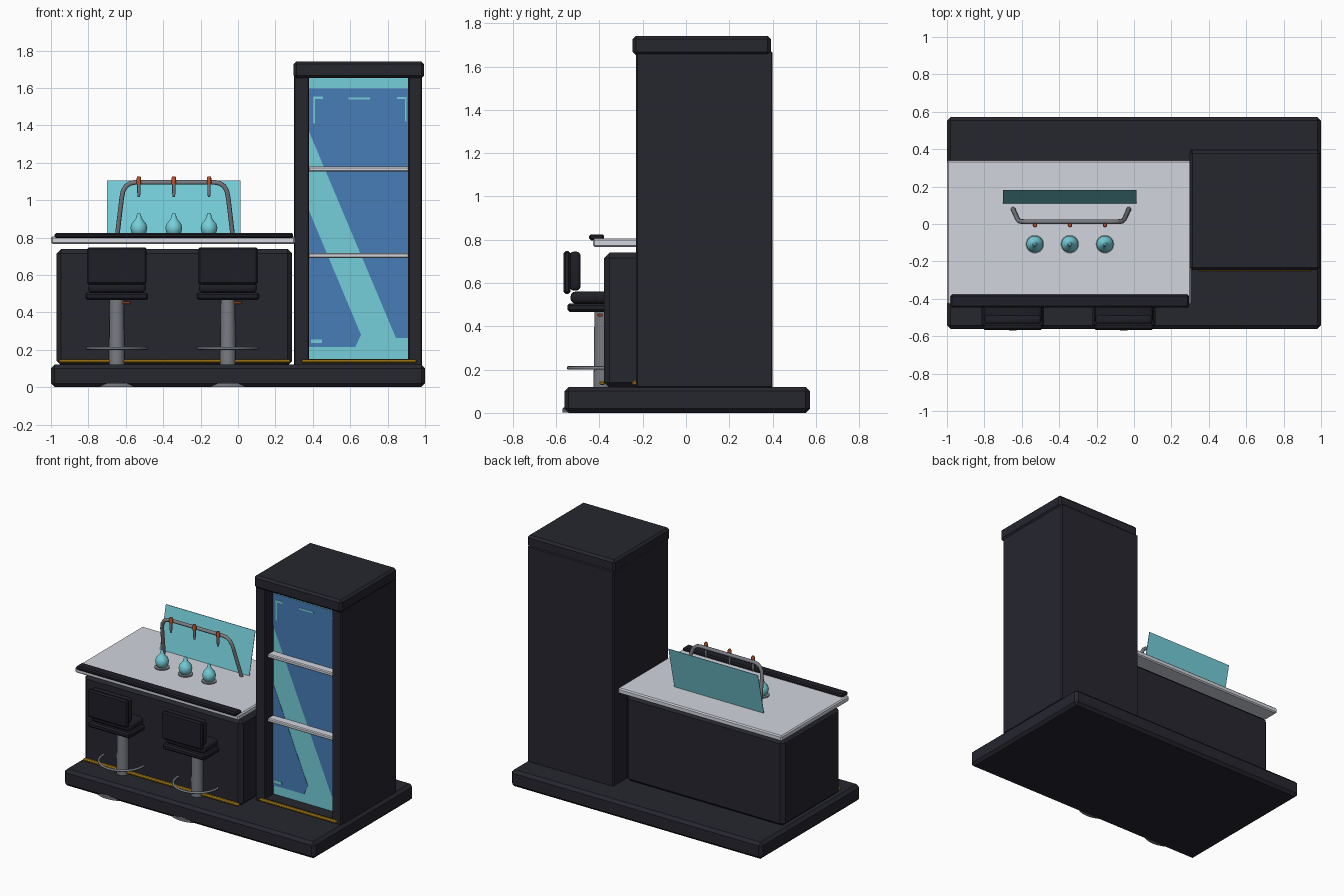
import bpy, bmesh, math
from mathutils import Vector

if "Cube" in bpy.data.objects:
    bpy.data.objects.remove(bpy.data.objects["Cube"])


def material(name, r, g, b):
    m = bpy.data.materials.new(name)
    m.diffuse_color = (r, g, b, 1)
    m.use_nodes = True
    m.node_tree.nodes["Principled BSDF"].inputs["Base Color"].default_value = m.diffuse_color
    return m


DARK = material("charcoal", 0.019, 0.019, 0.028)
PAD = material("black padding", 0.013, 0.013, 0.020)
WHITE = material("pale stone", 0.64, 0.66, 0.72)
STEEL = material("steel", 0.19, 0.20, 0.225)
TEAL = material("teal glass", 0.18, 0.62, 0.70)
BLUE = material("blue glass", 0.061, 0.205, 0.47)
GOLD = material("gold trim", 0.48, 0.25, 0.008)
COPPER = material("copper", 0.50, 0.085, 0.025)


def finish(name, bm, mat, smooth=False):
    bmesh.ops.recalc_face_normals(bm, faces=bm.faces[:])
    me = bpy.data.meshes.new(name)
    bm.to_mesh(me)
    bm.free()
    me.materials.append(mat)
    ob = bpy.data.objects.new(name, me)
    bpy.context.collection.objects.link(ob)
    if smooth:
        bpy.ops.object.select_all(action='DESELECT')
        ob.select_set(True)
        bpy.context.view_layer.objects.active = ob
        bpy.ops.object.shade_smooth_by_angle(angle=math.radians(40))
    return ob


def box(name, x, y, z, mat, bevel=0.0, segments=1):
    """Box from (min, max) pairs, with optional bevelled edges."""
    bm = bmesh.new()
    bmesh.ops.create_cube(bm, size=1)
    for v in bm.verts:
        v.co = Vector([(p[0] + p[1]) / 2 + c * (p[1] - p[0]) for p, c in zip((x, y, z), v.co)])
    if bevel:
        bmesh.ops.bevel(bm, geom=bm.edges[:], offset=bevel, segments=segments,
                        profile=0.5, affect='EDGES')
    return finish(name, bm, mat, segments > 1)


def lathe(name, profile, x, y, mat, sides=24):
    """Closed solid turned from (radius, height) points."""
    bm = bmesh.new()
    rings = [[bm.verts.new((x + r * math.cos(2 * math.pi * i / sides),
                            y + r * math.sin(2 * math.pi * i / sides), z))
              for i in range(sides)] for r, z in profile]
    for a, b in zip(rings, rings[1:]):
        for i in range(sides):
            j = (i + 1) % sides
            bm.faces.new((a[i], a[j], b[j], b[i]))
    bm.faces.new(rings[0])
    bm.faces.new(rings[-1])
    return finish(name, bm, mat, True)


def plate(name, pts, y, mat, t=0.002):
    """Thin front-facing plate from an (x, z) outline."""
    bm = bmesh.new()
    face = bm.faces.new([bm.verts.new((x, y, z)) for x, z in pts])
    ext = bmesh.ops.extrude_face_region(bm, geom=[face])['geom']
    for v in ext:
        if isinstance(v, bmesh.types.BMVert):
            v.co.y += t
    return finish(name, bm, mat)


def tube(name, pts, radius, mat, closed=False):
    cu = bpy.data.curves.new(name, 'CURVE')
    cu.dimensions = '3D'
    cu.bevel_depth = radius
    cu.bevel_resolution = 2
    cu.use_fill_caps = True
    sp = cu.splines.new('POLY')
    sp.points.add(len(pts) - 1)
    for p, c in zip(sp.points, pts):
        p.co = (*c, 1)
    sp.use_cyclic_u = closed
    ob = bpy.data.objects.new(name, cu)
    bpy.context.collection.objects.link(ob)
    cu.materials.append(mat)
    bpy.ops.object.select_all(action='DESELECT')
    ob.select_set(True)
    bpy.context.view_layer.objects.active = ob
    bpy.ops.object.convert(target='MESH')
    bpy.ops.object.shade_smooth_by_angle(angle=math.radians(50))


# Platform
box("platform", (-1, 1), (-0.562, 0.573), (0, 0.12), DARK, 0.02)

# Bar counter
box("counter_body", (-0.97, 0.29), (-0.378, 0.28), (0.115, 0.74), DARK, 0.025)
box("countertop", (-1, 0.306), (-0.43, 0.34), (0.766, 0.806), WHITE, 0.008)
box("counter_arm_rail", (-0.98, 0.295), (-0.447, -0.378), (0.797, 0.825), PAD, 0.008)
box("counter_gold_strip", (-0.957, 0.282), (-0.40, -0.375), (0.128, 0.147), GOLD, 0.006)

# Display cabinet: back block, side posts, sill and cap
box("cabinet_body", (0.30, 0.985), (-0.135, 0.40), (0.115, 1.67), DARK, 0.006)
for side, x in (("left", (0.30, 0.38)), ("right", (0.91, 0.985))):
    box("cabinet_post_" + side, x, (-0.23, -0.12), (0.115, 1.67), DARK, 0.006)
box("cabinet_sill", (0.37, 0.92), (-0.23, -0.12), (0.115, 0.15), DARK)
box("cabinet_cap", (0.297, 0.995), (-0.247, 0.392), (1.652, 1.742), DARK, 0.015)
box("cabinet_gold_strip", (0.34, 0.955), (-0.25, -0.226), (0.128, 0.147), GOLD, 0.006)
for i, z in enumerate((0.69, 1.152)):
    box(f"cabinet_shelf_{i + 1}", (0.375, 0.915), (-0.20, -0.13), (z, z + 0.027), WHITE, 0.006)

# Cabinet glass with blue areas either side of a diagonal glint
plate("cabinet_glass", [(0.375, 0.145), (0.915, 0.145), (0.915, 1.655), (0.375, 1.655)], -0.14, TEAL, 0.006)
plate("glass_blue_upper", [(0.38, 1.596), (0.91, 1.596), (0.91, 0.262), (0.845, 0.262), (0.38, 1.366)],
      -0.143, BLUE)
plate("glass_blue_lower", [(0.38, 0.943), (0.658, 0.279), (0.626, 0.214), (0.38, 0.214)], -0.143, BLUE)
for i, (x0, x1, z0, z1) in enumerate(((0.40, 0.412, 1.41, 1.555), (0.412, 0.455, 1.54, 1.555),
                                      (0.59, 0.705, 1.537, 1.549), (0.85, 0.892, 1.54, 1.552),
                                      (0.892, 0.902, 1.42, 1.552), (0.39, 0.45, 0.235, 0.255))):
    plate(f"glass_highlight_{i + 1}", [(x0, z0), (x1, z0), (x1, z1), (x0, z1)], -0.146, TEAL)

# Leaning glass screen on the counter
screen = plate("glass_screen", [(-0.70, 0.806), (0.013, 0.806), (0.013, 1.105), (-0.70, 1.105)], 0.11, TEAL, 0.004)
for v in screen.data.vertices:
    v.co.y += 0.068 * (v.co.z - 0.806) / 0.299

# Pouring rail: half of the path, mirrored about its centre
CX = -0.337
half = [(0.31, 0.08, 0.80), (0.285, 0.025, 1.01), (0.277, 0.016, 1.05), (0.262, 0.013, 1.075),
        (0.24, 0.012, 1.09), (0.215, 0.012, 1.095)]
path = [(CX - x, y, z) for x, y, z in half] + [(CX + x, y, z) for x, y, z in reversed(half)]
tube("pouring_rail", path, 0.013, STEEL)

# Taps and glass flasks
for i, x in enumerate((-0.53, -0.343, -0.155)):
    lathe(f"tap_collar_{i + 1}", [(0.012, 1.085), (0.012, 1.118), (0.009, 1.126)], x, -0.006, COPPER, 12)
    lathe(f"tap_spout_{i + 1}", [(0.006, 1.018), (0.009, 1.04), (0.009, 1.09)], x, -0.006, STEEL, 12)
    lathe(f"flask_coaster_{i + 1}", [(0.05, 0.804), (0.05, 0.812)], x, -0.108, STEEL)
    lathe(f"flask_{i + 1}", [(0.028, 0.812), (0.040, 0.828), (0.045, 0.852), (0.039, 0.874), (0.024, 0.892),
                             (0.014, 0.907), (0.012, 0.92), (0.006, 0.932)], x, -0.108, TEAL)

# Stools
for n, x in (("left", -0.648), ("right", -0.054)):
    y = -0.385
    lathe(f"stool_foot_{n}", [(0.185, 0.002), (0.185, 0.02), (0.17, 0.032)], x, y, STEEL, 32)
    lathe(f"stool_column_{n}", [(0.043, 0.03), (0.038, 0.468)], x, y, STEEL)
    tube(f"stool_footrest_{n}", [(x + 0.158 * math.cos(a * math.pi / 16), y + 0.158 * math.sin(a * math.pi / 16), 0.208)
                                 for a in range(32)], 0.008, STEEL, True)
    box(f"stool_lever_{n}", (x, x + 0.073), (-0.408, -0.385), (0.445, 0.459), COPPER, 0.003)
    box(f"stool_seat_base_{n}", (x - 0.168, x + 0.168), (-0.548, -0.222), (0.467, 0.506), PAD, 0.01)
    box(f"stool_seat_cushion_{n}", (x - 0.155, x + 0.155), (-0.533, -0.235), (0.505, 0.56), PAD, 0.022, 3)
    box(f"stool_back_shell_{n}", (x - 0.16, x + 0.16), (-0.566, -0.533), (0.55, 0.748), PAD, 0.01)
    box(f"stool_back_cushion_{n}", (x - 0.152, x + 0.152), (-0.538, -0.487), (0.565, 0.745), PAD, 0.02, 3)
